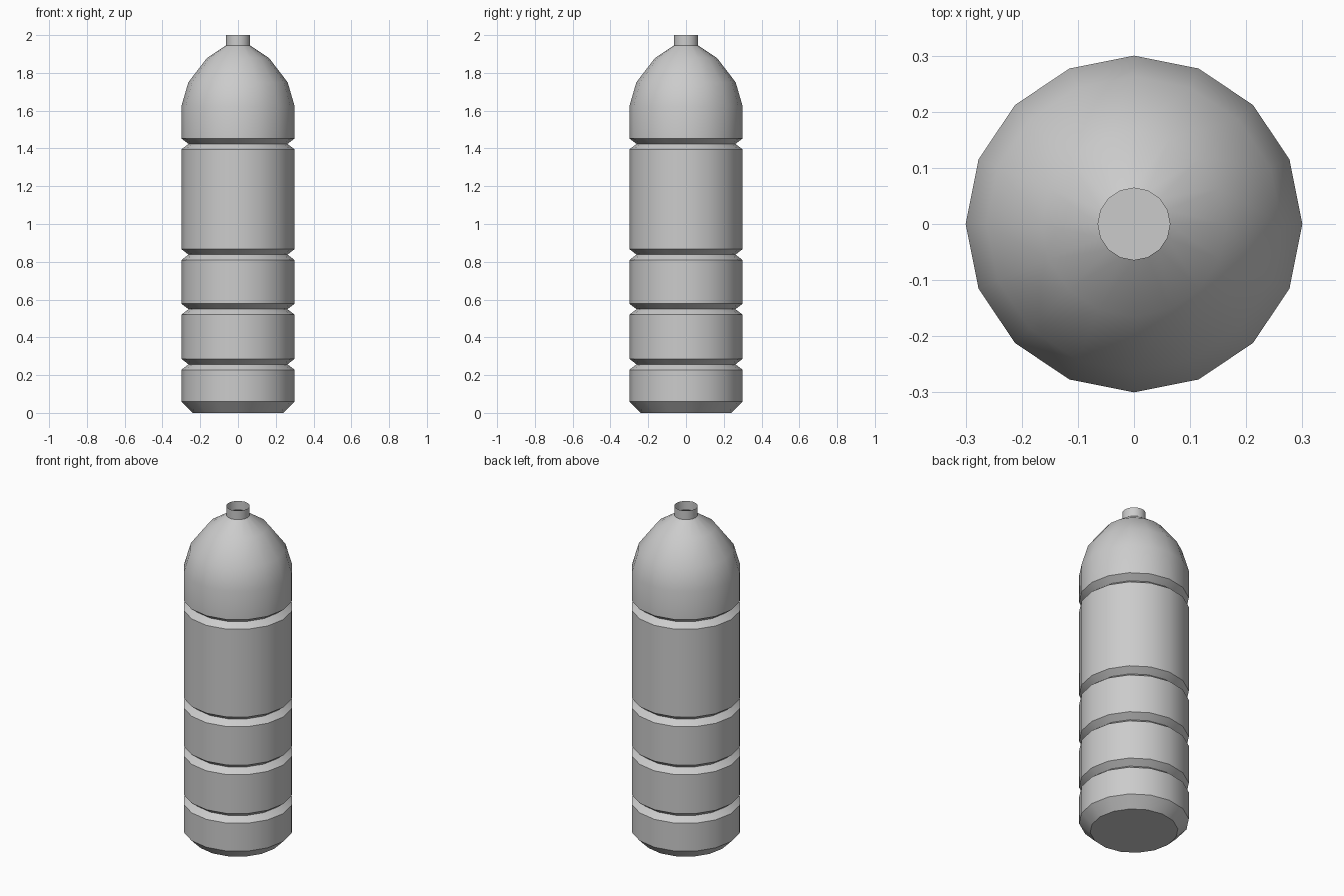
import bpy
import bmesh
import math

cube = bpy.data.objects.get("Cube")
if cube:
    bpy.data.objects.remove(cube, do_unlink=True)

SIDES = 16
RADIUS = 0.30
GROOVE_RADIUS = 0.262

# One grey plastic for the whole bottle
grey = bpy.data.materials.new("grey plastic")
grey.use_nodes = True
colour = (0.6, 0.6, 0.6, 1.0)
grey.diffuse_color = colour
grey.node_tree.nodes["Principled BSDF"].inputs["Base Color"].default_value = colour

# Profile as (radius, height): closed base with a chamfer
profile = [(0.0, 0.0), (0.24, 0.0), (RADIUS, 0.06)]

# V-shaped grooves around the body
for z in (0.257, 0.549, 0.838, 1.424):
    profile += [(RADIUS, z - 0.029), (GROOVE_RADIUS, z), (RADIUS, z + 0.029)]

# Domed shoulder and open neck
profile += [(RADIUS, 1.623), (0.263, 1.75), (0.165, 1.878), (0.064, 1.946), (0.064, 2.0)]

# Revolve the profile around the vertical axis
bm = bmesh.new()
verts = [bm.verts.new((r, 0, z)) for r, z in profile]
edges = [bm.edges.new(pair) for pair in zip(verts, verts[1:])]
bmesh.ops.spin(bm, geom=verts + edges, cent=(0, 0, 0), axis=(0, 0, 1),
               angle=math.tau, steps=SIDES, use_merge=True)
bmesh.ops.remove_doubles(bm, verts=bm.verts, dist=0.0005)
bmesh.ops.recalc_face_normals(bm, faces=bm.faces)

# Make sure the shell faces outwards
base = min(bm.faces, key=lambda f: f.calc_center_median().z)
if base.normal.z > 0:
    bmesh.ops.reverse_faces(bm, faces=bm.faces)

mesh = bpy.data.meshes.new("bottle")
bm.to_mesh(mesh)
bm.free()
mesh.materials.append(grey)

bottle = bpy.data.objects.new("bottle", mesh)
bpy.context.collection.objects.link(bottle)

# Smooth sides and dome, crisp grooves and rims
bpy.ops.object.select_all(action="DESELECT")
bottle.select_set(True)
bpy.context.view_layer.objects.active = bottle
bpy.ops.object.shade_smooth_by_angle(angle=math.radians(30))
